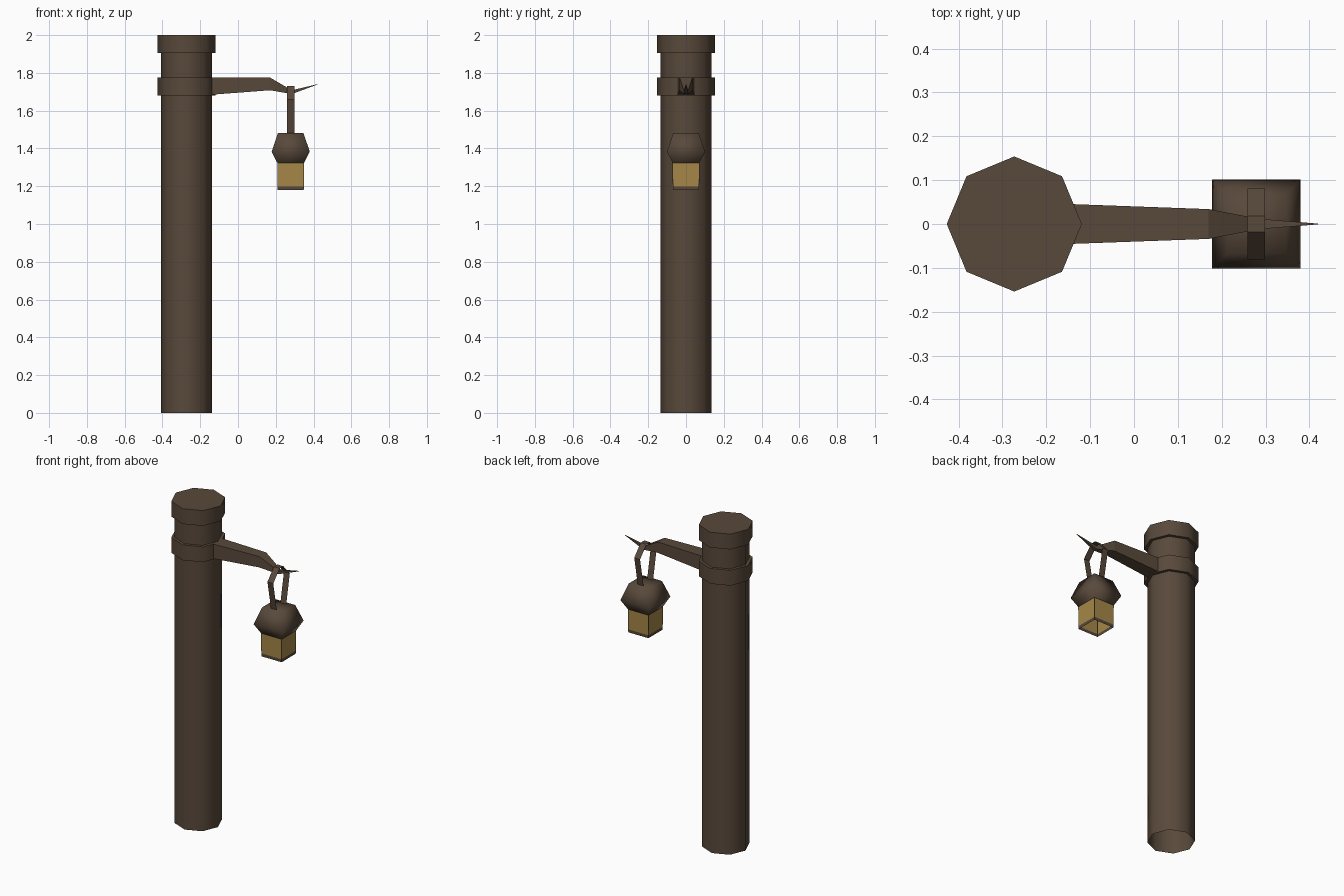
import bpy, bmesh, math
from mathutils import Vector

if "Cube" in bpy.data.objects:
    bpy.data.objects.remove(bpy.data.objects["Cube"])


def material(name, colour):
    m = bpy.data.materials.new(name)
    m.diffuse_color = (*colour, 1)
    m.use_nodes = True
    m.node_tree.nodes["Principled BSDF"].inputs["Base Color"].default_value = m.diffuse_color
    return m


WOOD = material("dark brown wood", (0.098, 0.066, 0.043))
GLASS = material("amber glass", (0.376, 0.242, 0.062))


def finish(name, bm, mats, smooth_angle=None, closed=True):
    """Turn a bmesh into an object; edges flatter than smooth_angle are smoothed."""
    if closed:
        bmesh.ops.recalc_face_normals(bm, faces=bm.faces)
    bm.normal_update()
    if smooth_angle is not None:
        for f in bm.faces:
            f.smooth = True
        for e in bm.edges:
            e.smooth = e.calc_face_angle(0) < math.radians(smooth_angle)
    me = bpy.data.meshes.new(name)
    bm.to_mesh(me)
    bm.free()
    for m in mats:
        me.materials.append(m)
    ob = bpy.data.objects.new(name, me)
    bpy.context.collection.objects.link(ob)
    return ob


def loft(bm, rings, cap_start=False, cap_end=False):
    """Bridge successive rings of points with quads."""
    loops = [[bm.verts.new(p) for p in ring] for ring in rings]
    faces = []
    for a, b in zip(loops, loops[1:]):
        n = len(a)
        for i in range(n):
            j = (i + 1) % n
            faces.append(bm.faces.new((a[i], a[j], b[j], b[i])))
    if cap_start:
        bm.faces.new(loops[0][::-1])
    if cap_end:
        bm.faces.new(loops[-1])
    return faces


def polygon(cx, radius, z, sides, turn=0.0):
    return [(cx + radius * math.cos(turn + math.tau * i / sides),
             radius * math.sin(turn + math.tau * i / sides), z) for i in range(sides)]


def square(cx, half, z):
    return polygon(cx, half * math.sqrt(2), z, 4, math.pi / 4)


# Octagonal post with collar and top band, open underneath
POST_X = -0.273
profile = [(0.135, 0), (0.135, 1.68), (0.154, 1.68), (0.154, 1.775),
           (0.135, 1.775), (0.135, 1.905), (0.154, 1.905), (0.154, 2.0)]
bm = bmesh.new()
loft(bm, [polygon(POST_X, r, z, 8) for r, z in profile], cap_end=True)
finish("post", bm, [WOOD], 50)

# Tapering arm with a dip and a pointed, upturned tip
stations = [(-0.16, 0.046, 1.683, 1.775), (0.17, 0.034, 1.708, 1.775),
            (0.285, 0.012, 1.688, 1.708), (0.42, 0.0008, 1.738, 1.74)]
bm = bmesh.new()
loft(bm, [[(x, -w, lo), (x, w, lo), (x, w, hi), (x, -w, hi)]
          for x, w, lo, hi in stations], True, True)
finish("arm", bm, [WOOD])

# Thin strap hanging the lantern over the arm
LAMP_X = 0.279
half_path = [(0.045, 1.475), (0.081, 1.66), (0.018, 1.73)]
path = [(-y, z) for y, z in half_path] + half_path[::-1]
bm = bmesh.new()
pairs = [[bm.verts.new((LAMP_X + s * 0.02, y, z)) for s in (-1, 1)] for y, z in path]
for (a, b), (c, d) in zip(pairs, pairs[1:]):
    bm.faces.new((a, b, d, c))
finish("hanging_strap", bm, [WOOD], closed=False)

# Lantern roof: square hood flaring to the eaves, then tucking in
bm = bmesh.new()
loft(bm, [square(LAMP_X, h, z) for h, z in
          ((0.069, 1.32), (0.101, 1.383), (0.067, 1.483))], cap_end=True)
finish("lantern_roof", bm, [WOOD], 100)

# Lantern body: thin brown frame around inset amber panes, open underneath
bm = bmesh.new()
loft(bm, [square(LAMP_X, h, z) for h, z in ((0.069, 1.18), (0.07, 1.196))])
panes = loft(bm, [square(LAMP_X, h, z) for h, z in ((0.07, 1.196), (0.071, 1.325))])
bmesh.ops.remove_doubles(bm, verts=bm.verts, dist=1e-5)
bmesh.ops.inset_individual(bm, faces=panes, thickness=0.004)
for f in panes:
    f.material_index = 1
finish("lantern_body", bm, [WOOD, GLASS])
